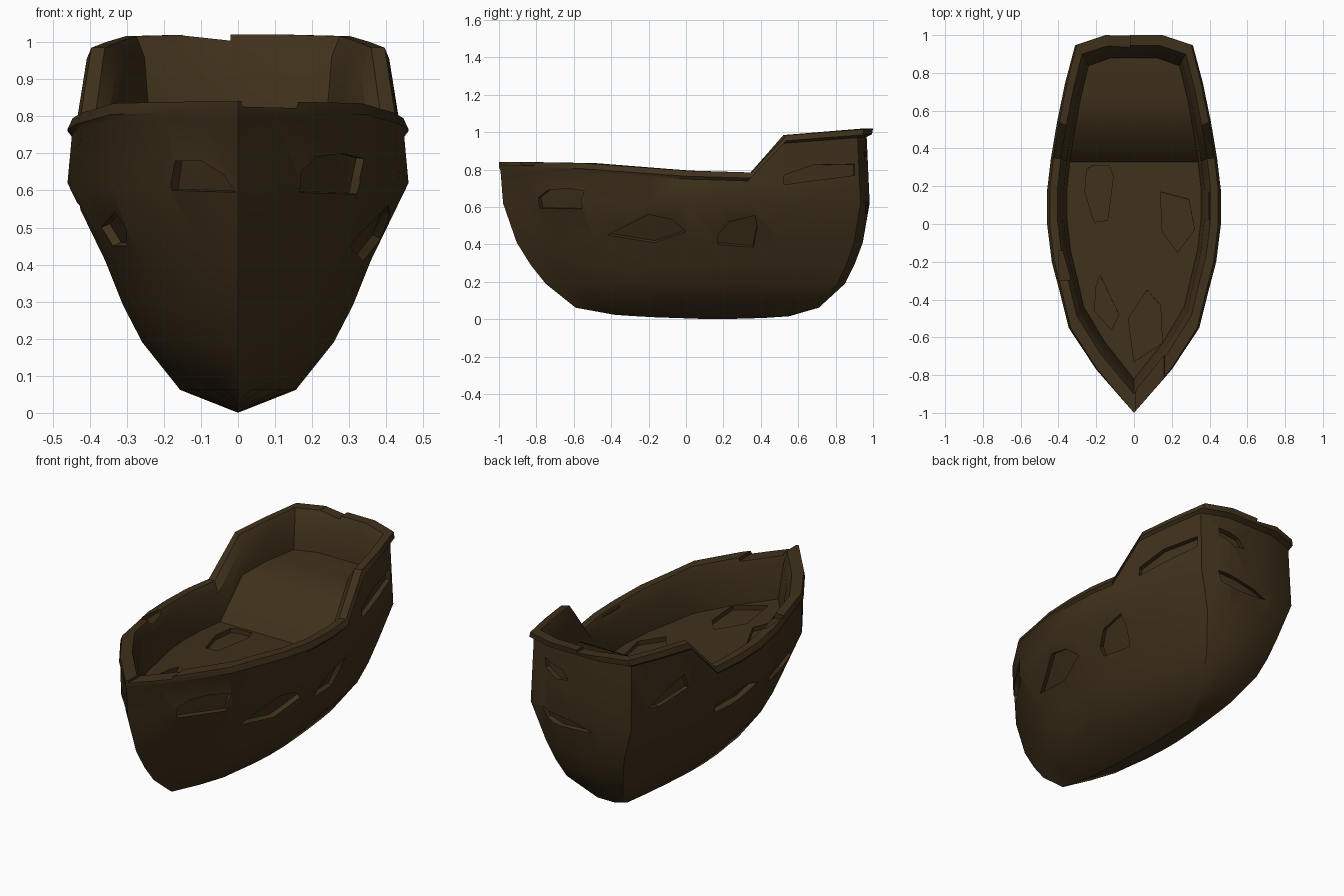
import bpy, bmesh, math
from mathutils import Vector
from mathutils.bvhtree import BVHTree

if "Cube" in bpy.data.objects:
    bpy.data.objects.remove(bpy.data.objects["Cube"])

wood = bpy.data.materials.new("dark_wood")
wood.diffuse_color = (0.05, 0.03, 0.011, 1)
wood.use_nodes = True
wood.node_tree.nodes["Principled BSDF"].inputs["Base Color"].default_value = wood.diffuse_color


def interp(table, y):
    for (a, za), (b, zb) in zip(table, table[1:]):
        if y <= b:
            return za + (zb - za) * max(0, (y - a) / (b - a))
    return table[-1][1]


SHEER = [(-1, .842), (-.55, .835), (0, .795), (.35, .785), (.54, .985), (1, 1.02)]
DECK = [(-1, .61), (-.5, .6), (.335, .575), (.49, .785), (.7, .81), (1, .815)]
KEEL = [(-.4, .025), (-.2, .012), (.15, 0), (.4, .006), (.55, .016)]
# half outline of the rim, bow to stern
PLAN = [(0, -1), (.1, -.885), (.2, -.77), (.345, -.55), (.39, -.37), (.435, -.2), (.46, 0),
        (.46, .18), (.44, .35), (.408, .54), (.365, .75), (.312, .95), (.155, 1), (0, 1)]
N = len(PLAN)
# stacked outlines: height (None = follow the sheer), drop, bow y, stern y, half width
RINGS = [("keel", 0, -.38, .55, 0), (.062, 0, -.59, .71, .156), (.19, 0, -.75, .85, .258),
         (.29, 0, -.83, .9, .31), (.41, 0, -.905, .945, .358), (.62, 0, -.978, .982, .46),
         (None, .045, -.992, .966, .448), (None, .03, -1, .995, .46), (None, 0, -1, 1, .446),
         (None, 0, -.9, .945, .405), (None, .055, -.865, .91, .372), ("deck", 0, -.82, .88, .355)]

# hull: outside skin, rail, inside wall and deck as one closed shell
bm = bmesh.new()
loops = []
for z, drop, yb, ys, w in RINGS:
    half = []
    for px, py in PLAN:
        x, y = px / .46 * w, yb + (py + 1) / 2 * (ys - yb)
        if z is None:
            h = interp(SHEER, py) - drop
        else:
            h = interp(DECK, y) if z == "deck" else interp(KEEL, y) if z == "keel" else z
        half.append((x, y, h))
    pts = half + [(-x, y, h) for x, y, h in half[-2:0:-1]]
    loops.append([bm.verts.new(p) for p in pts])
M = len(loops[0])
for a, b in zip(loops, loops[1:]):
    for i in range(M):
        j = (i + 1) % M
        bm.faces.new((a[i], a[j], b[j], b[i]))
d = loops[-1]
for i in range(N - 1):
    ring = [d[i], d[i + 1], d[(M - i - 1) % M], d[(M - i) % M]]
    bm.faces.new(list(dict.fromkeys(ring)))
bmesh.ops.remove_doubles(bm, verts=bm.verts, dist=.0005)
bmesh.ops.dissolve_degenerate(bm, edges=bm.edges, dist=.0001)
bmesh.ops.recalc_face_normals(bm, faces=bm.faces)
bvh = BVHTree.FromBMesh(bm)
me = bpy.data.meshes.new("ship_hull")
bm.to_mesh(me)
bm.free()
hull = bpy.data.objects.new("ship_hull", me)
bpy.context.collection.objects.link(hull)
me.materials.append(wood)

cut = bmesh.new()


def prism(top, bottom):
    t, b = [cut.verts.new(p) for p in top], [cut.verts.new(p) for p in bottom]
    n = len(t)
    fs = [cut.faces.new(t), cut.faces.new(b[::-1])]
    fs += [cut.faces.new((t[i], b[i], b[(i + 1) % n], t[(i + 1) % n])) for i in range(n)]
    bmesh.ops.recalc_face_normals(cut, faces=fs)
    bmesh.ops.triangulate(cut, faces=fs)


def patch(points, place, ray, depth=.025):
    """Shallow chip that follows the surface hit by the ray."""
    ray = Vector(ray)
    hits = [bvh.ray_cast(Vector(place(*p)), ray)[:2] for p in points]
    if any(h[0] is None for h in hits):
        return
    nrm = sum((h[1] for h in hits), Vector()).normalized()
    if nrm.dot(ray) > 0:
        nrm = -nrm
    prism([h[0] + nrm * .05 for h in hits], [h[0] - nrm * depth for h in hits])


def notch(xz, y0, y1):
    prism([(x, y0, z) for x, z in xz], [(x, y1, z) for x, z in xz])


# chips in the right side, the left side, the stern and the deck (top)
RIGHT = [[(-.79, .65), (-.74, .69), (-.63, .7), (-.545, .685), (-.56, .64), (-.555, .59), (-.78, .595)],
         [(-.42, .45), (-.2, .56), (-.08, .535), (0, .47), (-.17, .41)],
         [(.17, .45), (.23, .52), (.37, .555), (.38, .49), (.36, .385), (.17, .4)],
         [(.525, .72), (.525, .77), (.68, .825), (.9, .83), (.9, .77)]]
LEFT = [[(-.96, .595), (-.94, .64), (-.87, .68), (-.79, .68), (-.765, .6)],
        [(-.5, .5), (-.44, .54), (-.22, .5), (-.25, .45), (-.42, .45)],
        [(-.02, .56), (.1, .6), (.33, .56), (.3, .5), (.1, .51)],
        [(.55, .74), (.57, .82), (.68, .78), (.82, .71), (.75, .7)]]
STERN = [[(.05, .82), (.09, .87), (.21, .9), (.2, .85), (.12, .81)],
         [(-.1, .56), (-.02, .59), (.1, .61), (.22, .63), (.19, .57), (.1, .55)]]
TOP = [[(-.25, .29), (-.22, .31), (-.13, .31), (-.11, .25), (-.14, .02), (-.21, .01), (-.26, .17)],
       [(.14, .17), (.29, .13), (.32, -.03), (.23, -.15), (.15, -.04)],
       [(-.18, -.27), (-.08, -.48), (-.12, -.56), (-.21, -.46), (-.2, -.33)],
       [(.07, -.35), (.14, -.43), (.15, -.63), (0, -.73), (-.03, -.5)]]
for group, place, ray in [(RIGHT, lambda a, b: (2, a, b), (-1, 0, 0)),
                          (LEFT, lambda a, b: (-2, a, b), (1, 0, 0)),
                          (STERN, lambda a, b: (a, 2, b), (0, -1, 0)),
                          (TOP, lambda a, b: (a, b, 2), (0, 0, -1))]:
    for poly in group:
        patch(poly, place, ray)
# worn steps in the rail: bow, stern, right and left
notch([(.01, .826), (.16, .822), (.18, .95), (.01, .95)], -1.1, -.7)
notch([(-.15, 1.018), (-.02, 1.004), (-.02, 1.1), (-.15, 1.1)], .85, 1.1)
notch([(.36, .775), (.4, .775), (.4, .9), (.36, .9)], .02, .17)
notch([(-.4, .79), (-.34, .79), (-.34, .9), (-.4, .9)], -.3, -.14)

cme = bpy.data.meshes.new("chip_cutter")
cut.to_mesh(cme)
cut.free()
cutter = bpy.data.objects.new("chip_cutter", cme)
bpy.context.collection.objects.link(cutter)
cutter.hide_render = True
mod = hull.modifiers.new("chips", "BOOLEAN")
mod.operation = "DIFFERENCE"
mod.solver = "EXACT"
mod.object = cutter
bpy.context.view_layer.objects.active = hull
hull.select_set(True)
bpy.ops.object.modifier_apply(modifier="chips")
bpy.data.objects.remove(cutter)
bpy.ops.object.shade_smooth_by_angle(angle=math.radians(35))
# soft crease where the ramp meets the stern deck
for e in hull.data.edges:
    a, b = (hull.data.vertices[i].co for i in e.vertices)
    if all(.45 < v.y < .53 and .77 < v.z < .81 for v in (a, b)) and abs(a.x - b.x) > .3:
        e.use_edge_sharp = False
